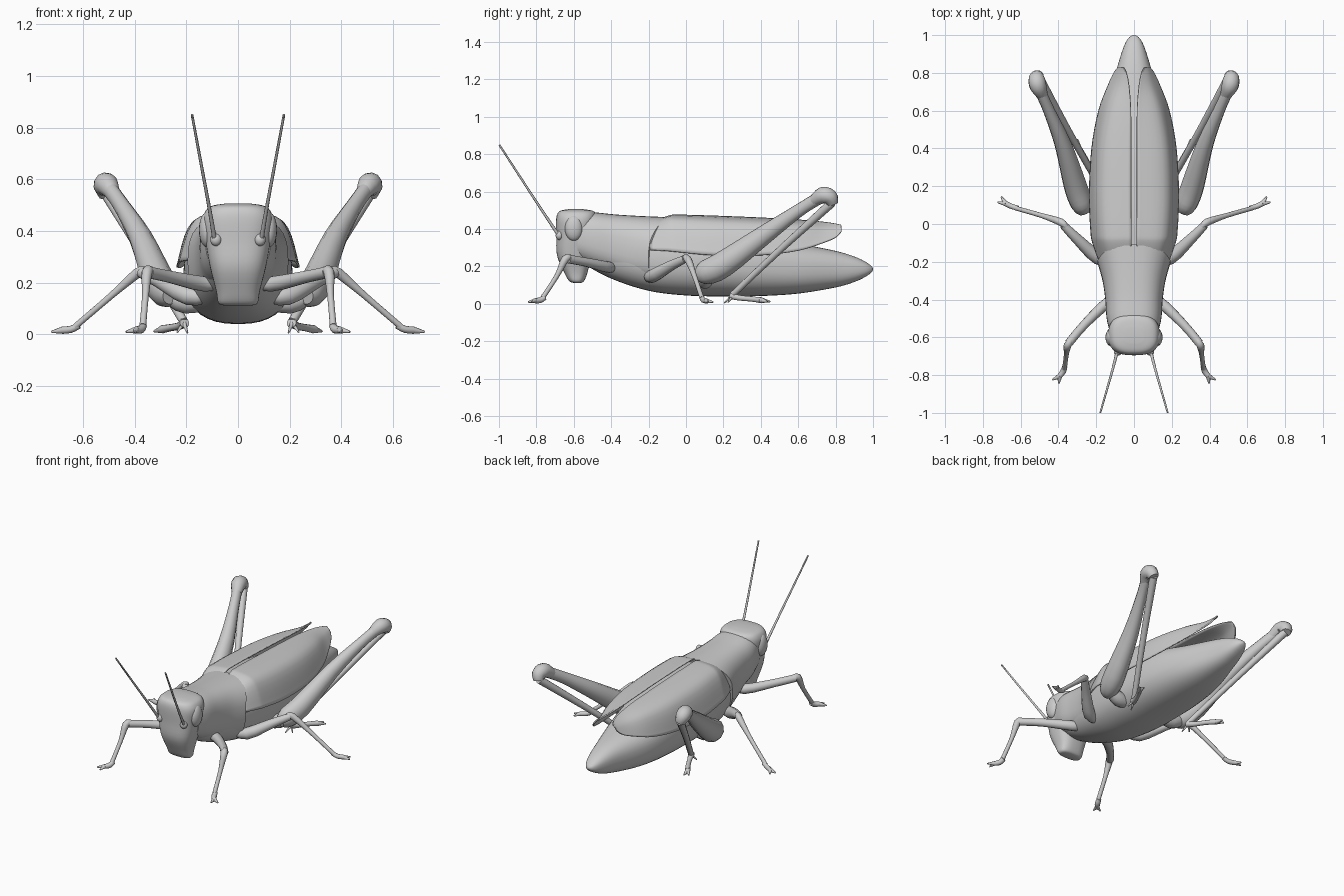
import bpy, bmesh, math
from mathutils import Vector

if "Cube" in bpy.data.objects:
    bpy.data.objects.remove(bpy.data.objects["Cube"])


def spline(rows, n):
    """Catmull-Rom interpolation of equal-length tuples, n steps per span."""
    out = []
    for i in range(len(rows) - 1):
        a, b, c, d = (rows[max(0, min(len(rows) - 1, i + k))] for k in (-1, 0, 1, 2))
        for s in range(n):
            t = s / n
            out.append(tuple(0.5 * (2 * q + (r - p) * t + (2 * p - 5 * q + 4 * r - w) * t * t
                                    + (3 * q - p - 3 * r + w) * t ** 3)
                             for p, q, r, w in zip(a, b, c, d)))
    return out + [tuple(rows[-1])]


def skin(bm, rings, closed=True):
    """Bridge rings of points with quads and cap the ends when closed."""
    vs = [[bm.verts.new(p) for p in r] for r in rings]
    n = len(vs[0])
    for a, b in zip(vs, vs[1:]):
        for i in range(n if closed else n - 1):
            j = (i + 1) % n
            bm.faces.new((a[i], a[j], b[j], b[i]))
    if closed:
        bm.faces.new(vs[0])
        bm.faces.new(vs[-1])


def finish(name, bm, mirror=False, angle=45):
    bmesh.ops.recalc_face_normals(bm, faces=bm.faces)
    me = bpy.data.meshes.new(name)
    bm.to_mesh(me)
    bm.free()
    me.shade_smooth()
    me.set_sharp_from_angle(angle=math.radians(angle))
    ob = bpy.data.objects.new(name, me)
    bpy.context.collection.objects.link(ob)
    if mirror:
        m = ob.modifiers.new("Mirror", 'MIRROR')
        m.use_mirror_merge = False
    return ob


def oval(n, e):
    """Unit superellipse."""
    f = lambda v: math.copysign(abs(v) ** (2 / e), v)
    return [(f(math.cos(2 * math.pi * i / n)), f(math.sin(2 * math.pi * i / n))) for i in range(n)]


def body_loft(name, rows, e, arc=0):
    """Rows are (y, z bottom, z top, half width); arc bows the rear rim backwards on top."""
    bm = bmesh.new()
    y0, y1 = rows[0][0], rows[-1][0]
    rings = []
    for y, lo, hi, w in spline(rows, 5):
        k = arc * ((y - y0) / (y1 - y0)) ** 2
        rings.append([(w * cx, y + k * max(0, cz) ** 2, (lo + hi) / 2 + (hi - lo) / 2 * cz)
                      for cx, cz in oval(36, e)])
    skin(bm, rings)
    return finish(name, bm)


def tube(bm, pts, flat=1.0, n=12, steps=3):
    """Round limb through (x, y, z, radius) points, optionally flattened sideways."""
    pts = spline(pts, steps)
    P = [Vector(p[:3]) for p in pts]
    rings = []
    for i, p in enumerate(P):
        t = (P[min(i + 1, len(P) - 1)] - P[max(i - 1, 0)]).normalized()
        side = t.cross(Vector((0.15, 0.1, 1))).normalized()
        up = side.cross(t)
        r = pts[i][3]
        rings.append([p + side * (r * flat * math.cos(a)) + up * (r * math.sin(a))
                      for a in (2 * math.pi * k / n for k in range(n))])
    skin(bm, rings)


def ball(bm, c, r):
    g = bmesh.ops.create_uvsphere(bm, u_segments=20, v_segments=12, radius=1)
    for v in g['verts']:
        v.co = Vector((v.co.x * r[0] + c[0], v.co.y * r[1] + c[1], v.co.z * r[2] + c[2]))


# abdomen and chest
body_loft("body", [(-.56, .22, .46, .11), (-.4, .135, .45, .142), (-.2, .07, .43, .182),
                   (0, .045, .43, .208), (.2, .04, .41, .21), (.4, .042, .38, .197),
                   (.6, .055, .325, .16), (.8, .088, .283, .098), (.9, .117, .253, .068),
                   (.96, .145, .225, .045), (.99, .167, .203, .024), (1.0, .18, .19, .006)], 2.4)

# saddle-shaped collar behind the head
body_loft("pronotum", [(-.58, .235, .492, .125), (-.5, .2, .49, .145), (-.4, .165, .478, .152),
                       (-.3, .125, .47, .167), (-.2, .10, .464, .195)], 2.7, arc=.095)

# head, lofted upward: z, y front, y back, half width
bm = bmesh.new()
head = [(.112, -.6, -.563, .055), (.122, -.625, -.545, .076), (.17, -.652, -.526, .085),
        (.26, -.69, -.505, .108), (.36, -.693, -.49, .126), (.44, -.695, -.48, .136),
        (.48, -.688, -.48, .124), (.498, -.67, -.5, .098), (.506, -.63, -.55, .05)]
skin(bm, [[(w * cx, (f + b) / 2 + (b - f) / 2 * cy, z) for cx, cy in oval(36, 2.7)]
          for z, f, b, w in spline(head, 4)])
finish("head", bm, angle=60)

# eyes
bm = bmesh.new()
ball(bm, (.12, -.6, .405), (.031, .048, .068))
finish("eyes", bm, True)

# antennae with socket bulbs
bm = bmesh.new()
ball(bm, (.085, -.677, .366), (.022, .02, .024))
tube(bm, [(.09, -.68, .365, .009), (.113, -.77, .5, .007), (.14, -.865, .645, .006),
          (.178, -.998, .85, .005)], n=8, steps=5)
finish("antennae", bm, True)

# folded wings: y, then x,z of inner edge, shoulder and outer edge
wing = [(-.19, .014, .425, .13, .405, .186, .288), (-.1, .014, .466, .155, .438, .217, .283),
        (-.04, .014, .473, .165, .44, .227, .277), (.15, .015, .468, .175, .43, .235, .26),
        (.4, .015, .458, .165, .42, .222, .26), (.6, .016, .447, .13, .41, .185, .285),
        (.73, .026, .436, .09, .4, .137, .325), (.8, .04, .426, .076, .4, .105, .355),
        (.83, .055, .42, .07, .405, .083, .385)]
bm = bmesh.new()
skin(bm, [spline([(a, y, b), (c, y, d), (e, y, f)], 6) for y, a, b, c, d, e, f in spline(wing, 4)],
     closed=False)
ob = finish("wings", bm, True)
s = ob.modifiers.new("Solidify", 'SOLIDIFY')
s.thickness, s.offset = .008, 0


def leg(name, femur, tibia, foot, claws, knee=None, flat=1.0):
    """Thigh, shin, foot and a pair of claws in one mirrored object."""
    bm = bmesh.new()
    tube(bm, femur, flat)
    tube(bm, tibia)
    tube(bm, foot)
    for c in claws:
        tube(bm, [foot[-1], (*c, .004)], n=8)
    if knee:
        tube(bm, knee)
    finish(name, bm, True)


leg("front_leg",
    [(.05, -.4, .205, .02), (.13, -.41, .195, .03), (.26, -.53, .222, .024), (.345, -.63, .24, .023)],
    [(.335, -.615, .246, .015), (.352, -.645, .24, .021), (.358, -.69, .15, .013), (.368, -.765, .035, .013)],
    [(.366, -.755, .035, .014), (.375, -.78, .02, .016), (.393, -.805, .017, .014)],
    [(.398, -.845, .01), (.433, -.825, .01)])

leg("middle_leg",
    [(.1, -.2, .15, .02), (.19, -.18, .148, .036), (.3, -.08, .205, .028), (.375, -.005, .24, .021)],
    [(.36, -.015, .246, .014), (.388, .01, .238, .02), (.49, .045, .15, .013), (.63, .085, .03, .012)],
    [(.615, .085, .035, .013), (.645, .092, .02, .014), (.68, .108, .016, .014)],
    [(.722, .115, .01), (.703, .145, .01)])

leg("hind_leg",
    [(.262, .06, .15, .035), (.276, .10, .165, .064), (.31, .2, .212, .07), (.375, .42, .37, .051),
     (.45, .6, .497, .035), (.495, .7, .56, .034)],
    [(.505, .78, .54, .024), (.36, .515, .3, .019), (.21, .25, .05, .017)],
    [(.207, .24, .045, .02), (.225, .28, .033, .015), (.26, .35, .026, .014), (.292, .4, .02, .016)],
    [(.3, .45, .012), (.325, .435, .012)],
    knee=[(.485, .68, .548, .03), (.508, .73, .58, .045), (.515, .77, .57, .043),
          (.507, .785, .535, .03)], flat=.88)

# hind hips and ankle spurs
bm = bmesh.new()
tube(bm, [(.1, .1, .13, .03), (.2, .1, .125, .045), (.265, .11, .15, .035)])
for end in ((.195, .205, .005), (.235, .225, .008)):
    tube(bm, [(.21, .25, .045, .01), (*end, .003)], n=8)
finish("hind_hips_and_spurs", bm, True)
